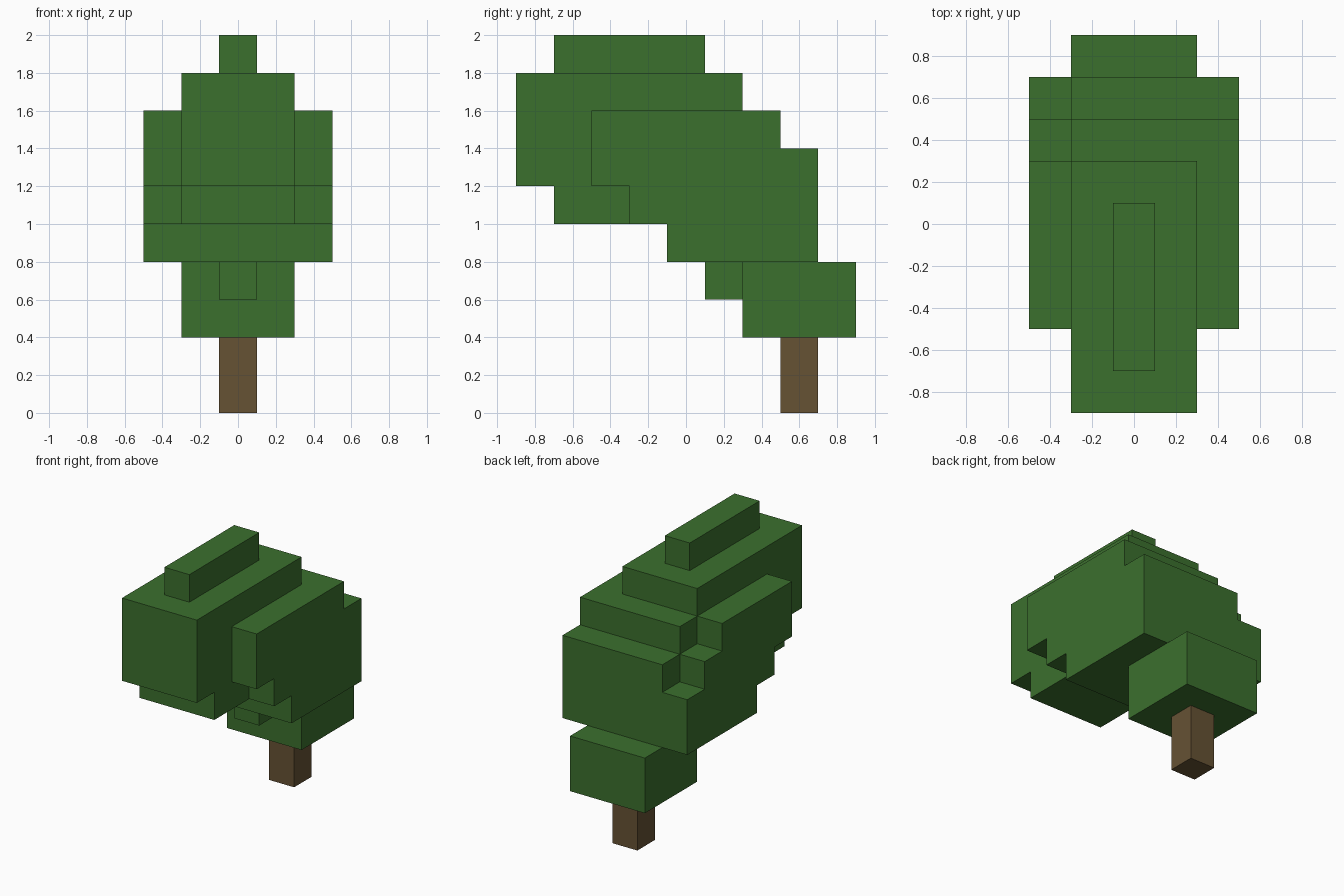
import bpy
import bmesh
import math
from mathutils import Vector

UNIT = 0.2  # edge length of one block

cube = bpy.data.objects.get("Cube")
if cube:
    bpy.data.objects.remove(cube, do_unlink=True)


def make_material(name, rgb):
    mat = bpy.data.materials.new(name)
    mat.use_nodes = True
    mat.diffuse_color = (*rgb, 1)
    mat.node_tree.nodes["Principled BSDF"].inputs["Base Color"].default_value = (*rgb, 1)
    return mat


def box_cells(half_width, y0, y1, z0, z1):
    """Block cells of a box centred on x; y and z given in metres."""
    span = lambda a, b, off: range(round((a + off) / UNIT), round((b + off) / UNIT))
    w = round((half_width - 0.1) / UNIT)
    return {(x, y, z) for x in range(-w, w + 1)
            for y in span(y0, y1, 0.9) for z in span(z0, z1, 0)}


def build_blocks(name, cells, mat):
    """Skin the outside of a set of block cells, merging flat areas."""
    bm = bmesh.new()
    for cell in cells:
        centre = Vector((cell[0], cell[1] - 4, cell[2] + 0.5))
        for axis in range(3):
            for sign in (-1, 1):
                n = Vector((0, 0, 0))
                n[axis] = sign
                if tuple(round(c + d) for c, d in zip(cell, n)) in cells:
                    continue
                u = Vector((n.y, n.z, n.x))
                v = n.cross(u)
                corners = [(-1, -1), (1, -1), (1, 1), (-1, 1)]
                bm.faces.new([bm.verts.new((centre + (n + u * a + v * b) / 2) * UNIT)
                              for a, b in corners])
    bmesh.ops.remove_doubles(bm, verts=bm.verts[:], dist=0.001)
    bmesh.ops.dissolve_limit(bm, angle_limit=math.radians(1),
                             verts=bm.verts[:], edges=bm.edges[:])
    mesh = bpy.data.meshes.new(name)
    bm.to_mesh(mesh)
    bm.free()
    mesh.materials.append(mat)
    obj = bpy.data.objects.new(name, mesh)
    bpy.context.collection.objects.link(obj)
    return obj


leaf_green = make_material("leaf green", (0.044, 0.160, 0.027))
bark_brown = make_material("bark brown", (0.133, 0.084, 0.034))

# Leaning crown: half width, y range, z range of each block layer
crown_layers = [
    (0.3, 0.3, 0.9, 0.4, 0.8),    # lowest clump around the trunk
    (0.1, 0.1, 0.3, 0.6, 0.8),    # small step under the crown
    (0.5, -0.1, 0.7, 0.8, 1.0),
    (0.5, -0.3, 0.7, 1.0, 1.2),
    (0.3, -0.7, 0.7, 1.0, 1.2),
    (0.5, -0.5, 0.7, 1.2, 1.4),
    (0.5, -0.5, 0.5, 1.4, 1.6),
    (0.3, -0.9, 0.5, 1.2, 1.6),   # front bulge
    (0.3, -0.9, 0.3, 1.6, 1.8),
    (0.1, -0.7, 0.1, 1.8, 2.0),   # ridge on top
]
crown = set().union(*(box_cells(*layer) for layer in crown_layers))

# Missing blocks on the right rear shoulder
crown -= {(-2, 7, 6), (-2, 6, 7)}

build_blocks("crown", crown, leaf_green)
build_blocks("trunk", box_cells(0.1, 0.5, 0.7, 0, 0.4), bark_brown)
